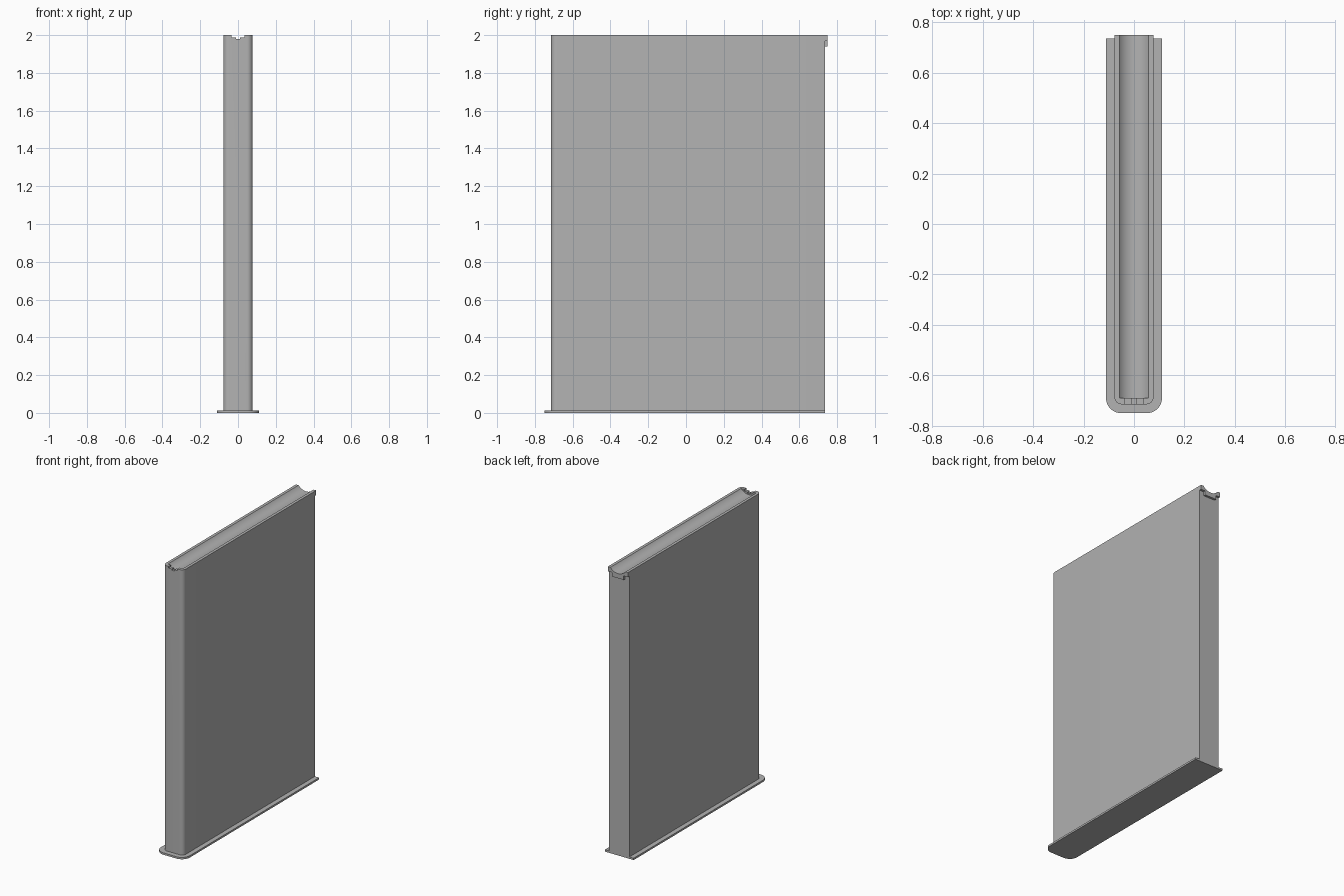
import bpy, bmesh, math
from mathutils import Vector

cube = bpy.data.objects.get("Cube")
if cube:
    bpy.data.objects.remove(cube, do_unlink=True)

grey = bpy.data.materials.new("plain_grey")
grey.use_nodes = True
GREY = (0.45, 0.45, 0.45, 1)
grey.diffuse_color = GREY
grey.node_tree.nodes["Principled BSDF"].inputs["Base Color"].default_value = GREY


def prism(name, points, direction):
    """Extrude a closed 3D outline along a direction."""
    bm = bmesh.new()
    face = bm.faces.new([bm.verts.new(p) for p in points])
    ext = bmesh.ops.extrude_face_region(bm, geom=[face])
    moved = [v for v in ext["geom"] if isinstance(v, bmesh.types.BMVert)]
    bmesh.ops.translate(bm, verts=moved, vec=Vector(direction))
    bmesh.ops.recalc_face_normals(bm, faces=bm.faces)
    mesh = bpy.data.meshes.new(name)
    bm.to_mesh(mesh)
    bm.free()
    mesh.materials.append(grey)
    obj = bpy.data.objects.new(name, mesh)
    bpy.context.collection.objects.link(obj)
    return obj


def rounded_slab(name, half, front, back, radius, z0, z1, steps=8):
    """Slab with two rounded front corners and a square back."""
    right = [(half, back)]
    for i in range(steps + 1):
        a = math.pi / 2 * i / steps
        right.append((half - radius + radius * math.cos(a),
                      front + radius - radius * math.sin(a)))
    outline = right + [(-x, y) for x, y in reversed(right)]
    return prism(name, [(x, y, z0) for x, y in outline], (0, 0, z1 - z0))


def along_y(name, right, y0, y1):
    """Mirror a half section in x and extrude it from y0 to y1."""
    section = right + [(-x, z) for x, z in reversed(right)]
    return prism(name, [(x, y0, z) for x, z in section], (0, y1 - y0, 0))


def cut(obj, cutter):
    mod = obj.modifiers.new("cut", "BOOLEAN")
    mod.operation = "DIFFERENCE"
    mod.solver = "EXACT"
    mod.object = cutter
    bpy.context.view_layer.objects.active = obj
    bpy.ops.object.modifier_apply(modifier=mod.name)


TOP, BACK, HALF = 2.0, 0.735, 0.078

# Foot plate and upright panel
foot = rounded_slab("foot_plate", 0.111, -0.75, BACK, 0.06, 0, 0.013)
panel = rounded_slab("panel", HALF, -0.715, BACK, 0.03, 0.013, TOP)

# Hooked lip on the rear top edge
lip = along_y("rear_lip", [(HALF, TOP), (HALF, 1.968), (0.045, 1.968), (0.045, 1.94)],
              BACK, 0.75)

# Curved trough along the top, open at the back
width, depth = 0.058, 0.028
r = (width ** 2 + depth ** 2) / (2 * depth)
sweep = math.asin(width / r)
arc = [(width, TOP + 0.05)]
for i in range(12):
    a = sweep * (1 - i / 12)
    arc.append((r * math.sin(a), TOP - depth + r - r * math.cos(a)))
trough = along_y("trough_cutter", arc, -0.69, 0.8)

# Stepped notch through the front rim
notch = along_y("notch_cutter", [(0.035, TOP + 0.05), (0.035, 1.988),
                                 (0.01, 1.988), (0.01, 1.98)], -0.8, -0.68)

cut(panel, trough)
cut(lip, trough)
cut(panel, notch)
for helper in (trough, notch):
    bpy.data.objects.remove(helper, do_unlink=True)

# Smooth shading on the curves only
bpy.ops.object.select_all(action="DESELECT")
for obj in (foot, panel, lip):
    obj.select_set(True)
bpy.context.view_layer.objects.active = panel
bpy.ops.object.shade_smooth_by_angle(angle=math.radians(30))
